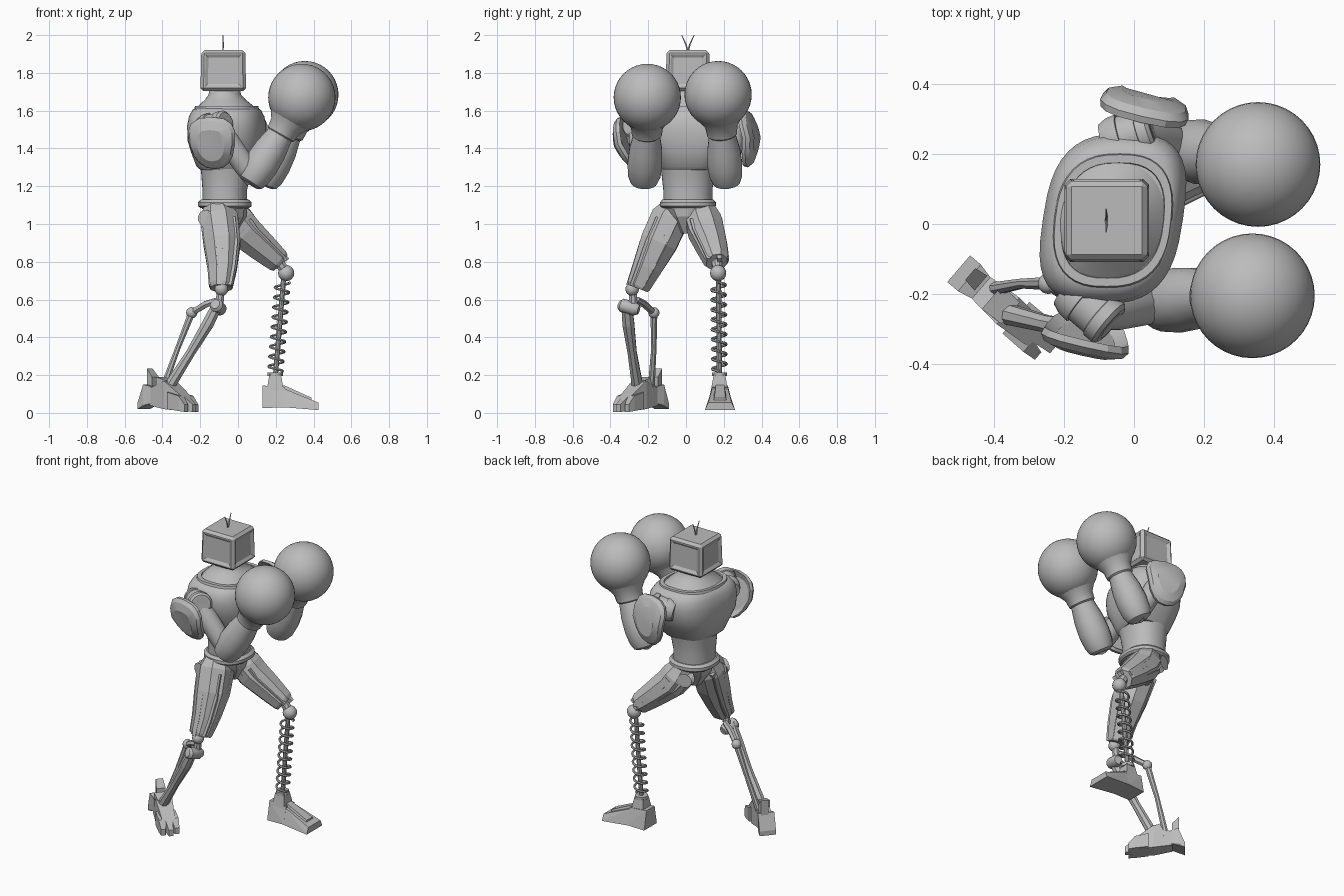
import bpy, bmesh, math
from mathutils import Vector as V, Matrix

if "Cube" in bpy.data.objects:
    bpy.data.objects.remove(bpy.data.objects["Cube"])

mat = bpy.data.materials.new("plain_grey")
mat.use_nodes = True
GREY = (0.5, 0.5, 0.5, 1)
mat.diffuse_color = GREY
mat.node_tree.nodes["Principled BSDF"].inputs["Base Color"].default_value = GREY


def finish(name, bm, angle=35):
    bmesh.ops.recalc_face_normals(bm, faces=bm.faces)
    me = bpy.data.meshes.new(name)
    bm.to_mesh(me)
    bm.free()
    me.materials.append(mat)
    ob = bpy.data.objects.new(name, me)
    bpy.context.collection.objects.link(ob)
    if angle:
        bpy.ops.object.select_all(action='DESELECT')
        ob.select_set(True)
        bpy.context.view_layer.objects.active = ob
        bpy.ops.object.shade_smooth_by_angle(angle=math.radians(angle))


def skin(name, rings, angle=35):
    """Join rings of points into a capped surface."""
    bm = bmesh.new()
    vs = [[bm.verts.new(p) for p in r] for r in rings]
    n = len(vs[0])
    for a, b in zip(vs, vs[1:]):
        for i in range(n):
            bm.faces.new((a[i], a[(i + 1) % n], b[(i + 1) % n], b[i]))
    bm.faces.new(vs[0])
    bm.faces.new(vs[-1])
    finish(name, bm, angle)


def oval(rx, ry, n, power):
    pts = []
    for i in range(n):
        c, s = math.cos(math.tau * i / n), math.sin(math.tau * i / n)
        pts.append((rx * math.copysign(abs(c) ** (2 / power), c),
                    ry * math.copysign(abs(s) ** (2 / power), s)))
    return pts


def loft(name, rows, n=40, power=2.6, shear=0.0, angle=35):
    """Rows of (x, y, z, rx, ry), horizontal sections."""
    skin(name, [[(x + a + shear * b, y + b, z) for a, b in oval(rx, ry, n, power)]
                for x, y, z, rx, ry in rows], angle)


def tube(name, rows, n=16, angle=35):
    """Rows of (x, y, z, radius) along a path."""
    pts = [V(r[:3]) for r in rows]
    rings = []
    for i, r in enumerate(rows):
        t = (pts[min(i + 1, len(pts) - 1)] - pts[max(i - 1, 0)]).normalized()
        u = t.cross(V((0, 1, 0))).normalized()
        w = t.cross(u)
        rings.append([pts[i] + r[3] * (u * math.cos(a) + w * math.sin(a))
                      for a in (math.tau * (k + .5) / n for k in range(n))])
    skin(name, rings, angle)


def along(p, q, steps):
    """Tube rows between two points from (fraction, radius) steps."""
    return [(*p.lerp(q, t), r) for t, r in steps]


def hull(name, pts):
    bm = bmesh.new()
    for p in pts:
        bm.verts.new(p)
    bmesh.ops.convex_hull(bm, input=bm.verts)
    bmesh.ops.dissolve_limit(bm, angle_limit=.02, verts=bm.verts, edges=bm.edges)
    finish(name, bm, 0)


def ball(name, c, r, seg=16):
    bm = bmesh.new()
    bmesh.ops.create_uvsphere(bm, u_segments=seg, v_segments=seg // 2, radius=r,
                              matrix=Matrix.Translation(c))
    finish(name, bm, 60)


# Head: chamfered box with framed side panels
bm = bmesh.new()
bmesh.ops.create_cube(bm, size=1, matrix=Matrix.Translation((-.078, .01, 1.812))
                      @ Matrix.Diagonal((.242, .237, .216, 1)))
for v in bm.verts:
    if v.co.z > 1.8:
        v.co.x = -.074 + (v.co.x + .074) * .96
        v.co.y = .01 + (v.co.y - .01) * .95
bmesh.ops.bevel(bm, geom=bm.edges[:], offset=.016, segments=1, affect='EDGES')
sides = [f for f in bm.faces if abs(f.normal.z) < .3 and f.calc_area() > .02]
bmesh.ops.inset_individual(bm, faces=sides, thickness=.01, depth=0)
bmesh.ops.inset_individual(bm, faces=sides, thickness=.022, depth=-.01)
finish("head", bm, 0)
for s in (-1, 1):
    tube("antenna", [(-.08, .01, 1.91, .004), (-.078, .01 + s * .01, 1.95, .004),
                     (-.08, .01 + s * .033, 2.0, .002)], 6)

# Torso, sheared slightly because the fighter twists at the shoulders
loft("neck", [(-.065, .01, 1.6, .165, .185), (-.065, .01, 1.63, .14, .155),
              (-.067, .01, 1.66, .106, .115), (-.07, .01, 1.685, .086, .092),
              (-.07, .01, 1.72, .08, .085)], power=2.1, shear=.06)
loft("waist", [(-.07, .01, 1.08, .12, .13), (-.07, .01, 1.18, .118, .13),
               (-.065, .01, 1.27, .13, .14), (-.06, .01, 1.36, .15, .16)], power=2.2)
loft("belt", [(-.07, .01, 1.085, .13, .135), (-.07, .01, 1.095, .142, .148),
              (-.07, .01, 1.115, .142, .148), (-.07, .01, 1.13, .125, .135)], power=2.3)
loft("chest", [(-.06, .01, 1.285, .132, .14), (-.06, .01, 1.305, .155, .155),
               (-.06, .015, 1.38, .182, .195), (-.06, .015, 1.44, .198, .23),
               (-.06, .015, 1.52, .2, .243), (-.06, .015, 1.57, .19, .235),
               (-.06, .015, 1.605, .172, .21), (-.06, .015, 1.615, .155, .185)],
     power=2.9, shear=.15)
loft("collar", [(-.06, .01, 1.6, .17, .195), (-.06, .01, 1.624, .165, .188),
                (-.06, .01, 1.624, .145, .165), (-.06, .01, 1.6, .14, .16)],
     power=2.6, shear=.1)
loft("pelvis", [(-.07, .01, 1.1, .12, .125), (-.065, .01, 1.04, .11, .09),
                (-.06, .01, .95, .05, .035)], 10, 2.6, angle=0)

# Arms: shoulder drum, upper arm, forearm, round glove, shoulder shield
arms = {
    "right": dict(drum_in=(-.17, -.2, 1.51), drum_out=(-.07, -.285, 1.53),
                  elbow=(.078, -.222, 1.245), wrist=(.235, -.207, 1.49),
                  glove=(.338, -.205, 1.67), shield=(-.135, -.318, 1.425),
                  size=(.125, .145), lean=18, side=-1),
    "left": dict(drum_in=(-.06, .235, 1.51), drum_out=(.05, .27, 1.53),
                 elbow=(.15, .213, 1.24), wrist=(.275, .19, 1.49),
                 glove=(.354, .17, 1.685), shield=(.03, .33, 1.455),
                 size=(.125, .155), lean=4, side=1),
}
for side, arm in arms.items():
    inner, outer, elbow, wrist, glove, shield = (
        V(arm[k]) for k in ("drum_in", "drum_out", "elbow", "wrist", "glove", "shield"))
    tube(side + "_shoulder_drum",
         along(inner, outer, [(-.2, .06), (0, .07), (.25, .073), (.26, .066), (.7, .066),
                              (.72, .072), (.97, .072), (1.05, .06), (1.06, .045), (1, .04)]), 20)
    tube(side + "_upper_arm",
         along(inner.lerp(outer, .6), elbow, [(0, .05), (.3, .062), (.75, .06), (1.05, .05)]), 12)
    tube(side + "_forearm",
         along(elbow, wrist, [(-.13, .05), (-.09, .072), (.05, .087), (.3, .093),
                              (.6, .088), (.9, .072), (1.05, .068)]), 20)
    tube(side + "_cuff", along(wrist, glove, [(-.12, .07), (-.08, .08), (.15, .086), (.4, .12)]), 24)
    ball(side + "_glove", glove, .178, 40)
    # Shield: thin curved plate, narrower at the bottom
    s = arm["side"]
    rot = (Matrix.Rotation(math.radians(-13), 3, 'Z')
           @ Matrix.Rotation(math.radians(arm["lean"]), 3, 'X'))
    skin(side + "_shoulder_shield",
         [[shield + rot @ V((k * x * (1 + 1.4 * z), s * (off - .18 * abs(z) * k), k * z))
           for x, z in oval(*arm["size"], 16, 2.5)]
          for off, k in ((.012, .7), (-.005, .96), (.015, 1), (.035, .9), (.05, .6))], 25)

# Thighs: faceted, blunt at the knee, with raised ribs
thighs = {
    "right": [(-.11, -.055, 1.09, .075), (-.1, -.085, 1.03, .108), (-.085, -.145, .9, .106),
              (-.083, -.205, .77, .084), (-.09, -.25, .675, .068), (-.09, -.256, .66, .06)],
    "left": [(-.045, .08, 1.09, .07), (-.01, .092, 1.02, .1), (.03, .105, .965, .1),
             (.12, .135, .885, .086), (.207, .16, .81, .07), (.222, .164, .797, .06)],
}
for side, rows in thighs.items():
    tube(side + "_thigh", rows, 8, 0)
    for ang in range(20, 380, 60):
        o = V((math.cos(math.radians(ang)), math.sin(math.radians(ang)), 0))
        tube(side + "_thigh_rib", [(*(V(r[:3]) + o * r[3] * .82), .026 - .003 * i)
                                   for i, r in enumerate(rows[1:5])], 4, 0)
for y, x in ((-.13, -.17), (.13, -.1)):
    tube("hip_disc", [(x, y - .03, 1.03, .045), (x + .01, y, 1.03, .06), (x, y + .03, 1.03, .045)], 12)

# Right lower leg: knee joints, two rods and their link
ball("right_knee", (-.088, -.285, .655), .036)
tube("right_knee_post", [(-.088, -.28, .67, .02), (-.1, -.28, .57, .025)], 8)
tube("right_knee_drum", [(-.12, -.35, .575, .025), (-.115, -.34, .57, .036),
                         (-.095, -.27, .55, .036), (-.09, -.25, .545, .025)], 12)
tube("right_knee_link", [(-.1, -.26, .6, .016), (-.17, -.22, .575, .02), (-.245, -.17, .53, .018)], 6, 0)
ball("right_rod_joint", (-.245, -.17, .53), .03, 12)
tube("right_main_shin", [(-.105, -.315, .58, .03), (-.16, -.305, .47, .034),
                         (-.25, -.285, .32, .026), (-.37, -.255, .13, .032)], 8, 0)
tube("right_rear_shin", [(-.245, -.17, .53, .02), (-.32, -.17, .34, .015), (-.4, -.185, .12, .02)], 8, 0)

# Right foot: faceted blocks along a slanted direction
d, w = V((.76, -.65, 0)), V((.65, .76, 0))
base = V((-.375, -.235, 0))


def block(name, rows):
    """Rows of (along, across centre, half width, low z, high z)."""
    hull(name, [base + d * l + w * (o + s * h) + V((0, 0, z))
                for l, o, h, z0, z1 in rows for s in (-1, 1) for z in (z0, z1)])


block("right_foot_body", [(-.09, 0, .04, .04, .13), (.02, 0, .05, .02, .17), (.13, 0, .04, .01, .09)])
block("right_heel", [(-.165, 0, .05, .02, .05), (-.125, 0, .05, .04, .15), (-.08, 0, .04, .05, .14)])
block("right_heel_spike", [(-.13, .01, .022, .1, .235), (-.09, .01, .028, .1, .19)])
block("right_ankle", [(-.04, 0, .045, .1, .19), (.03, 0, .04, .1, .17)])
for o in (-.035, 0, .035):
    block("right_toe", [(.05, o, .024, .02, .11), (.13, o * 1.1, .022, .01, .09),
                        (.19 - abs(o) * .6, o * 1.2, .014, .005, .045)])

# Left lower leg: coil spring around a rod
ball("left_knee", (.255, .17, .74), .043)
tube("left_knee_post", [(.21, .162, .81, .03), (.255, .17, .74, .026)], 8)
tube("left_knee_drum", [(.255, .115, .74, .028), (.255, .12, .74, .032),
                        (.255, .22, .74, .032), (.255, .225, .74, .028)], 12)
tube("left_shin_rod", [(.242, .172, .72, .014), (.195, .177, .16, .014)], 10)
coil = []
for i in range(181):
    t = i / 180
    a = t * math.tau * 9
    coil.append((.236 - .038 * t + .038 * math.cos(a), .172 + .005 * t + .038 * math.sin(a),
                 .69 - .47 * t, .0075))
tube("left_spring", coil, 6)
loft("left_spring_seat", [(.197, .177, .195, .04, .04), (.197, .177, .215, .04, .04)], 12, 2)

# Left foot: ankle block, heel block and sloping toe
hull("left_ankle", [(.197 + sx * h, .177 + sy * h, z) for h, z in ((.045, .12), (.03, .205))
                    for sx in (-1, 1) for sy in (-1, 1)])


def foot_part(name, rows):
    """Rows of (x, low z, high z, low half width, high half width)."""
    hull(name, [(x, .18 + s * h, z) for x, z0, z1, h0, h1 in rows
                for s in (-1, 1) for z, h in ((z0, h0), (z1, h1))])


foot_part("left_heel", [(.13, .025, .145, .065, .042), (.25, .03, .135, .07, .042)])
foot_part("left_toe", [(.24, .03, .13, .07, .042), (.425, .015, .055, .08, .062)])
foot_part("left_toe_ridge", [(.24, .1, .148, .03, .022), (.39, .05, .08, .04, .03)])
